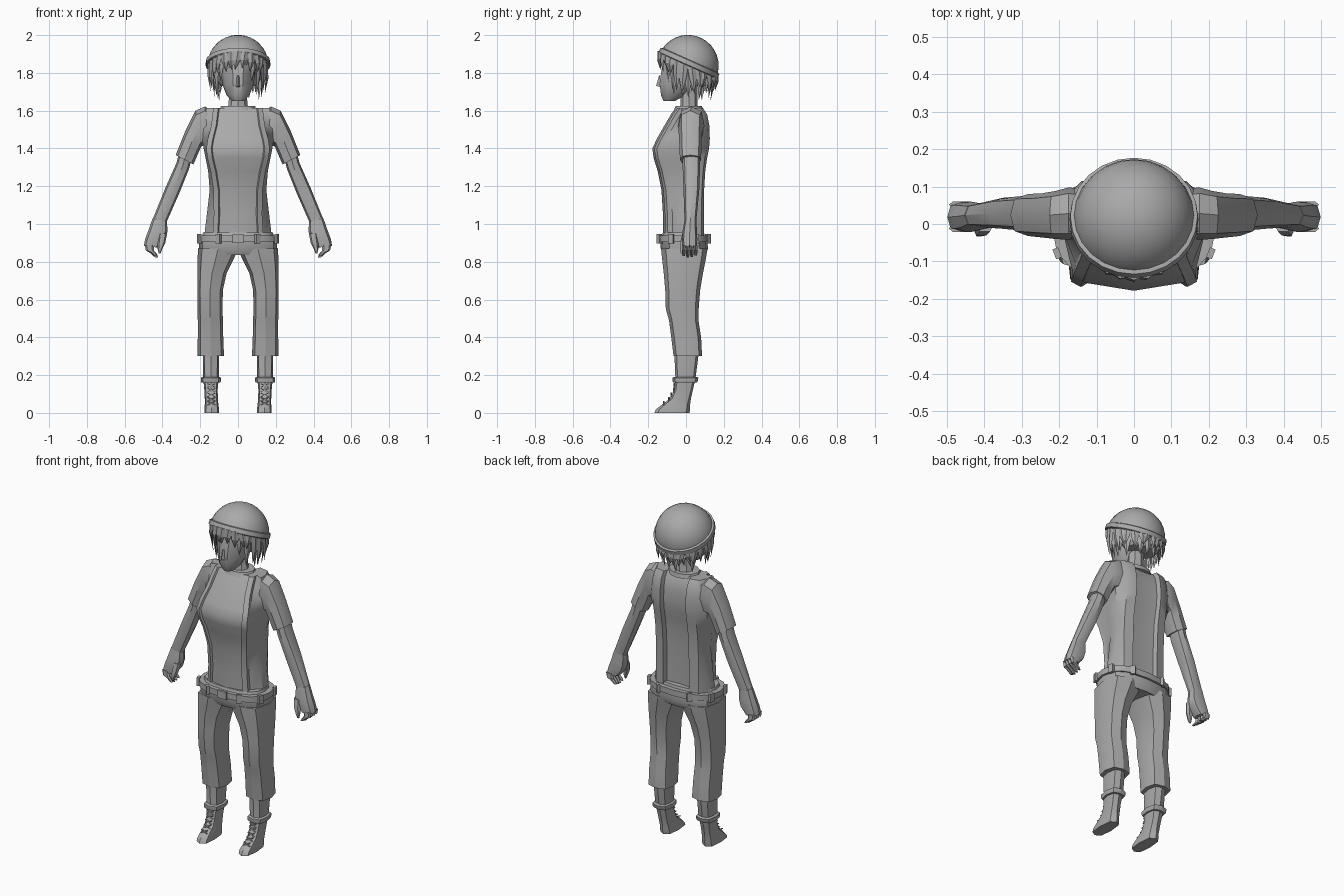
import bpy, bmesh, math, random
from mathutils import Vector, Matrix

random.seed(4)
grey = bpy.data.materials.new("plain_grey")
grey.diffuse_color = (0.4, 0.4, 0.4, 1)


def finish(name, bm, mirror=False, angle=35):
    bmesh.ops.recalc_face_normals(bm, faces=bm.faces)
    me = bpy.data.meshes.new(name)
    bm.to_mesh(me)
    bm.free()
    me.materials.append(grey)
    for p in me.polygons:
        p.use_smooth = True
    me.set_sharp_from_angle(angle=math.radians(angle))
    ob = bpy.data.objects.new(name, me)
    bpy.context.collection.objects.link(ob)
    if mirror:
        ob.modifiers.new("mirror", 'MIRROR')
    return ob


def skin(bm, rings, closed=True):
    """Join rings of points with quads and cap both ends."""
    vs = [[bm.verts.new(p) for p in r] for r in rings]
    n = len(vs[0])
    for a, b in zip(vs, vs[1:]):
        for i in range(n if closed else n - 1):
            j = (i + 1) % n
            bm.faces.new((a[i], a[j], b[j], b[i]))
    bm.faces.new(vs[0])
    bm.faces.new(vs[-1])


def ring(x0, x1, y0, y1, z0, z1=None, n=8, p=2.6):
    """Rounded ring between inner point (x0,z0) and outer point (x1,z1)."""
    z1 = z0 if z1 is None else z1
    pts = []
    for i in range(n):
        t = 2 * math.pi * i / n
        c, s = math.cos(t), math.sin(t)
        c = math.copysign(abs(c) ** (2 / p), c)
        s = math.copysign(abs(s) ** (2 / p), s)
        k = (c + 1) / 2
        pts.append((x0 + (x1 - x0) * k, (y0 + y1) / 2 + (y1 - y0) / 2 * s, z0 + (z1 - z0) * k))
    return pts


def loft(name, rows, mirror=False, n=8, p=2.6, angle=35):
    bm = bmesh.new()
    skin(bm, [ring(*r, n=n, p=p) for r in rows])
    return finish(name, bm, mirror, angle)


def boxes(name, items, mirror=False):
    """Boxes given as (centre, size, rotation matrix)."""
    bm = bmesh.new()
    for c, s, rot in items:
        m = Matrix.Translation(c) @ rot @ Matrix.Diagonal((*s, 1))
        bmesh.ops.create_cube(bm, size=1, matrix=m)
    return finish(name, bm, mirror)


# Helmet: tilted dome with a raised rim
tilt = Matrix.Translation((0, .01, 1.838)) @ Matrix.Rotation(math.radians(-24), 4, 'X')
dome = []
for i in range(9):
    a = math.radians(i * 10.9)
    r = .163 * math.cos(a)
    dome.append((-r, r, -r, r, .163 * math.sin(a)))
loft("helmet_dome", dome, n=24, p=2).matrix_world = tilt
loft("helmet_rim", [(-r, r, -r, r, z) for r, z in ((.167, 0), (.172, .004), (.17, .028), (.160, .032))],
     n=24, p=2).matrix_world = tilt

# Head and neck
loft("head", [(-.03, .03, -.12, -.06, 1.65), (-.06, .06, -.135, 0, 1.68), (-.083, .083, -.145, .06, 1.74),
              (-.09, .09, -.138, .09, 1.80), (-.1, .1, -.12, .11, 1.88)], n=10, p=2)
bm = bmesh.new()
skin(bm, [[(-.012, -.138, 1.725), (.012, -.138, 1.725), (0, -.158, 1.732)],
          [(-.006, -.138, 1.785), (.006, -.138, 1.785), (0, -.143, 1.785)]])
finish("nose", bm)
loft("neck", [(-.075, .075, -.04, .07, 1.59), (-.05, .05, -.03, .06, 1.63), (-.045, .045, -.03, .06, 1.74)], p=2)

# Hair: a back mass and rows of pointed strands below the helmet
loft("hair_mass", [(-.09, .09, -.01, .12, 1.73), (-.125, .125, -.03, .145, 1.77),
                   (-.14, .14, -.05, .15, 1.83), (-.14, .14, -.09, .14, 1.86)], n=12, p=2)
bm = bmesh.new()
for layer, (rad, drop, count) in enumerate(((.150, .02, 26), (.128, -.005, 22))):
    for i in range(count):
        t = 2 * math.pi * (i + .5 * layer) / count
        front = math.cos(t)
        low = 1.81 if front > .85 else 1.765 if front > .55 else 1.685
        low += drop + random.uniform(-.025, .025)
        out = Vector((math.sin(t), -math.cos(t), 0))
        side = Vector((math.cos(t), math.sin(t), 0))
        top = 1.855 + .06 * front
        lean = random.uniform(-.02, .02)
        rings = []
        for k, w in ((0, .024), (.5, .019), (1, .001)):
            c = out * (rad + .008 * math.sin(k * 3) - .006 * k) + side * lean * k
            c += Vector((0, .01, top + (low - top) * k))
            d = w * .4
            rings.append([c - side * w, c + out * d, c + side * w, c - out * d])
        skin(bm, rings)
finish("hair_strands", bm, angle=20)

# Torso: half section with a raised front panel edge and a recessed back panel
bm = bmesh.new()
rows = []
for z, yf, yb, w, s in ((.925, -.120, .090, .115, .180), (1.05, -.122, .090, .108, .165),
                        (1.18, -.130, .092, .110, .150), (1.28, -.150, .098, .125, .158),
                        (1.35, -.172, .108, .142, .172), (1.40, -.178, .118, .148, .182),
                        (1.45, -.155, .122, .140, .190), (1.52, -.115, .120, .122, .190),
                        (1.58, -.080, .108, .115, .180), (1.615, -.055, .085, .110, .165)):
    rows.append([(0, yf, z), (w - .012, yf + .022, z), (w - .006, yf + .010, z), (w + .02, yf + .024, z),
                 (w + .016, yf + .05, z), (s, -.02, z), (s, yb - .055, z), (.14, yb - .008, z),
                 (.085, yb + .004, z), (.078, yb - .022, z), (0, yb - .028, z)])
skin(bm, rows, closed=False)
finish("vest_body", bm, True)
loft("collar", [(-.10, .10, -.065, .09, 1.60), (-.09, .09, -.055, .085, 1.625), (-.07, .07, -.04, .07, 1.625)],
     n=12, p=2)

# Belt with loops and buckle
loft("belt", [(-.218, .218, -.150, .125, .905), (-.218, .218, -.150, .125, .94)], n=16)
loft("vest_hem", [(-.19, .19, -.128, .10, .935), (-.185, .185, -.122, .095, .955)], n=16)
loops = []
for q in ring(-.218, .218, -.150, .125, .922, n=16)[1::2]:
    loops.append((q, (.028, .016, .05), Matrix.Rotation(math.atan2(q[1], q[0]) + math.pi / 2, 4, 'Z')))
loops.append(((0, -.15, .922), (.06, .014, .045), Matrix.Identity(4)))
boxes("belt_loops", loops)

# Trousers
loft("trouser_hips", [(-.205, .205, -.135, .112, .915), (-.208, .208, -.134, .117, .87),
                      (-.20, .20, -.115, .10, .835)], n=12, p=3)
loft("trouser_leg", [(.0, .211, -.132, .114, .87), (.02, .214, -.127, .106, .82), (.06, .215, -.118, .09, .74),
                     (.08, .215, -.11, .075, .65), (.082, .214, -.107, .067, .55), (.08, .213, -.09, .066, .49),
                     (.078, .213, -.078, .08, .40), (.074, .214, -.066, .085, .30)], True, p=3, angle=30)

# Boots with cuffs and crossed laces
loft("boot", [(.10, .187, -.062, .068, .32), (.102, .184, -.056, .05, .18), (.108, .178, -.064, .036, .12),
              (.106, .176, -.085, .026, .075), (.104, .176, -.125, .022, .045),
              (.100, .178, -.160, .022, .018), (.100, .178, -.167, .018, 0)], True, p=3)
loft("boot_cuff", [(.094, .194, -.068, .058, .160), (.091, .197, -.071, .062, .168),
                   (.091, .197, -.071, .066, .186), (.098, .19, -.064, .06, .19)], True, p=3)
laces = []
for z, y in ((.145, -.062), (.12, -.066), (.095, -.078), (.072, -.09), (.052, -.117)):
    for a in (-.45, .45):
        laces.append(((.141, y, z), (.045, .008, .005), Matrix.Rotation(a, 4, 'Y')))
boxes("boot_laces", laces, True)

# Sleeves and forearms
loft("sleeve", [(.12, .135, -.03, .09, 1.44, 1.60), (.17, .175, -.042, .098, 1.42, 1.622),
                (.195, .225, -.04, .088, 1.41, 1.60), (.21, .28, -.036, .082, 1.375, 1.49),
                (.236, .33, -.032, .08, 1.315, 1.365)], True)
loft("forearm", [(.245, .312, -.018, .075, 1.345, 1.38), (.26, .325, -.018, .075, 1.29, 1.325),
                 (.312, .385, -.013, .07, 1.16, 1.19), (.378, .45, -.008, .055, 1.01, 1.03)], True)

# Hand with curled fingers and a thumb
loft("hand", [(.376, .452, -.008, .055, 1.01, 1.03), (.373, .475, -.018, .058, .96, .965),
              (.385, .492, -.022, .06, .92, .92), (.425, .498, -.02, .058, .875, .885)], True)
bm = bmesh.new()
for i in range(4):
    y, h = -.012 + i * .021, .0098
    d = .006 * abs(i - 1.3)
    skin(bm, [ring(.445, .494, y - h, y + h, .89, n=6), ring(.445, .488, y - h, y + h, .86, n=6),
              ring(.43, .466, y - h, y + h, .832 + d, .845 + d, n=6),
              ring(.424, .440, y - h * .7, y + h * .7, .822 + d, n=6)])
finish("fingers", bm, True)
loft("thumb", [(.375, .42, -.022, .015, .95), (.385, .425, -.032, 0, .90), (.402, .425, -.034, -.01, .865),
               (.41, .42, -.028, -.016, .845)], True, n=6)
